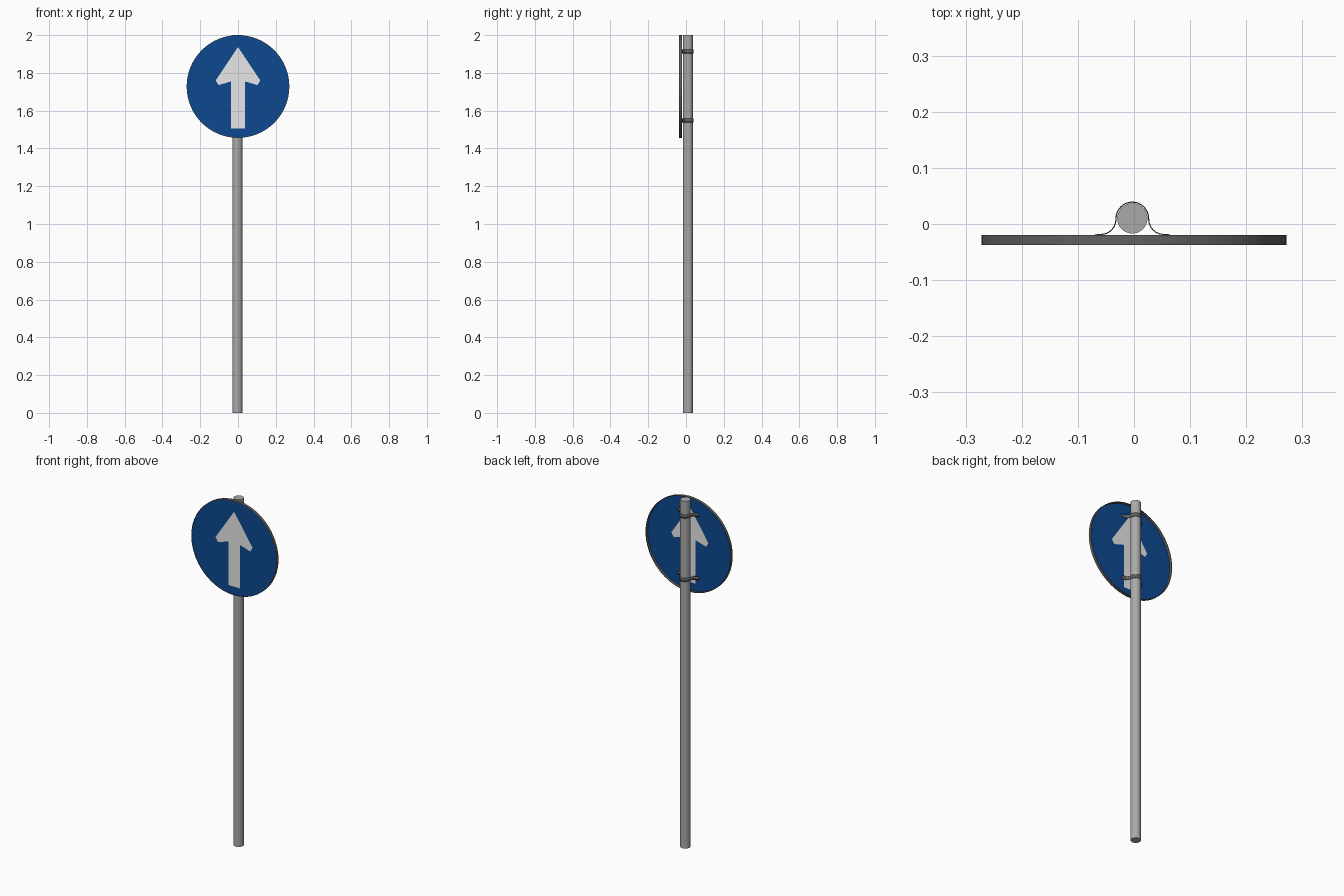
import bpy, bmesh, math

if "Cube" in bpy.data.objects:
    bpy.data.objects.remove(bpy.data.objects["Cube"])

def mat(name, c):
    m = bpy.data.materials.new(name)
    m.diffuse_color = (*c, 1)
    m.use_nodes = True
    m.node_tree.nodes["Principled BSDF"].inputs["Base Color"].default_value = m.diffuse_color
    return m

BLUE = mat("sign blue", (0.004, 0.065, 0.28))
WHITE = mat("arrow white", (0.8, 0.8, 0.8))
STEEL = mat("pole grey", (0.40, 0.40, 0.40))
DARK = mat("dark metal", (0.12, 0.12, 0.12))

def make(name, bm, mats, smooth=True):
    me = bpy.data.meshes.new(name)
    bm.to_mesh(me)
    bm.free()
    ob = bpy.data.objects.new(name, me)
    bpy.context.collection.objects.link(ob)
    for m in mats:
        me.materials.append(m)
    if smooth:
        bpy.ops.object.select_all(action='DESELECT')
        ob.select_set(True)
        bpy.context.view_layer.objects.active = ob
        bpy.ops.object.shade_smooth_by_angle(angle=math.radians(40))
    return ob

CZ, R, N = 1.728, 0.272, 64
PX, PY = -0.003, 0.010

# pole
bm = bmesh.new()
bmesh.ops.create_cone(bm, cap_ends=True, segments=32, radius1=0.027, radius2=0.027, depth=2.0)
bmesh.ops.translate(bm, verts=bm.verts, vec=(PX, PY, 1.0))
make("pole", bm, [STEEL])

# sign face: blue disc around an arrow-shaped inlay
half = [(0.037, 1.505), (0.037, 1.755), (0.103, 1.735), (0.118, 1.76)]
arrow = half + [(0, 1.937)] + [(-x, z) for x, z in reversed(half)]
disc = [(0.270 * math.cos(2 * math.pi * i / N), CZ + 0.270 * math.sin(2 * math.pi * i / N)) for i in range(N)]
bm = bmesh.new()

def loop(pts):
    vs = [bm.verts.new((x, -0.0355, z)) for x, z in pts]
    return vs, [bm.edges.new((vs[i], vs[(i + 1) % len(vs)])) for i in range(len(vs))]

_, e1 = loop(disc)
av, e2 = loop(arrow)
bmesh.ops.triangle_fill(bm, use_beauty=True, use_dissolve=False, edges=e1 + e2, normal=(0, -1, 0))
inlay = bm.faces.new(av)
inlay.material_index = 1
for f in bm.faces:
    f.normal_update()
    if f.normal.y > 0:
        f.normal_flip()
make("sign_face", bm, [BLUE, WHITE], smooth=False)

# raised rim, open at the back
bm = bmesh.new()
prof = [(R, -0.037), (R, -0.020), (R - 0.003, -0.020), (R - 0.003, -0.037)]
rings = []
for i in range(N):
    a = 2 * math.pi * i / N
    rings.append([bm.verts.new((r * math.cos(a), y, CZ + r * math.sin(a))) for r, y in prof])
for i in range(N):
    p, q = rings[i], rings[(i + 1) % N]
    for k in range(4):
        bm.faces.new((p[k], p[(k + 1) % 4], q[(k + 1) % 4], q[k]))
bmesh.ops.recalc_face_normals(bm, faces=bm.faces)
make("sign_rim", bm, [DARK])

# clamps: omega-shaped straps wrapped round the pole
side = [(0.067, -0.0195), (0.055, -0.0185)]
side += [(0.055 - 0.026 * math.sin(a), 0.0095 - 0.028 * math.cos(a))
         for a in (math.radians(15 * k) for k in range(1, 6))]
arc = [(0.029 * math.cos(a), PY + 0.029 * math.sin(a)) for a in (math.pi * k / 16 for k in range(17))]
path = side + arc + [(-x, y) for x, y in reversed(side)]

def clamp(name, z):
    bm = bmesh.new()
    cols = [[bm.verts.new((PX + x, y, z + h)) for h in (-0.01, 0.01)] for x, y in path]
    for p, q in zip(cols, cols[1:]):
        bm.faces.new((p[0], q[0], q[1], p[1]))
    bmesh.ops.recalc_face_normals(bm, faces=bm.faces)
    ob = make(name, bm, [DARK])
    s = ob.modifiers.new("thickness", 'SOLIDIFY')
    s.thickness = 0.002
    s.offset = 0

clamp("upper_clamp", 1.913)
clamp("lower_clamp", 1.548)
